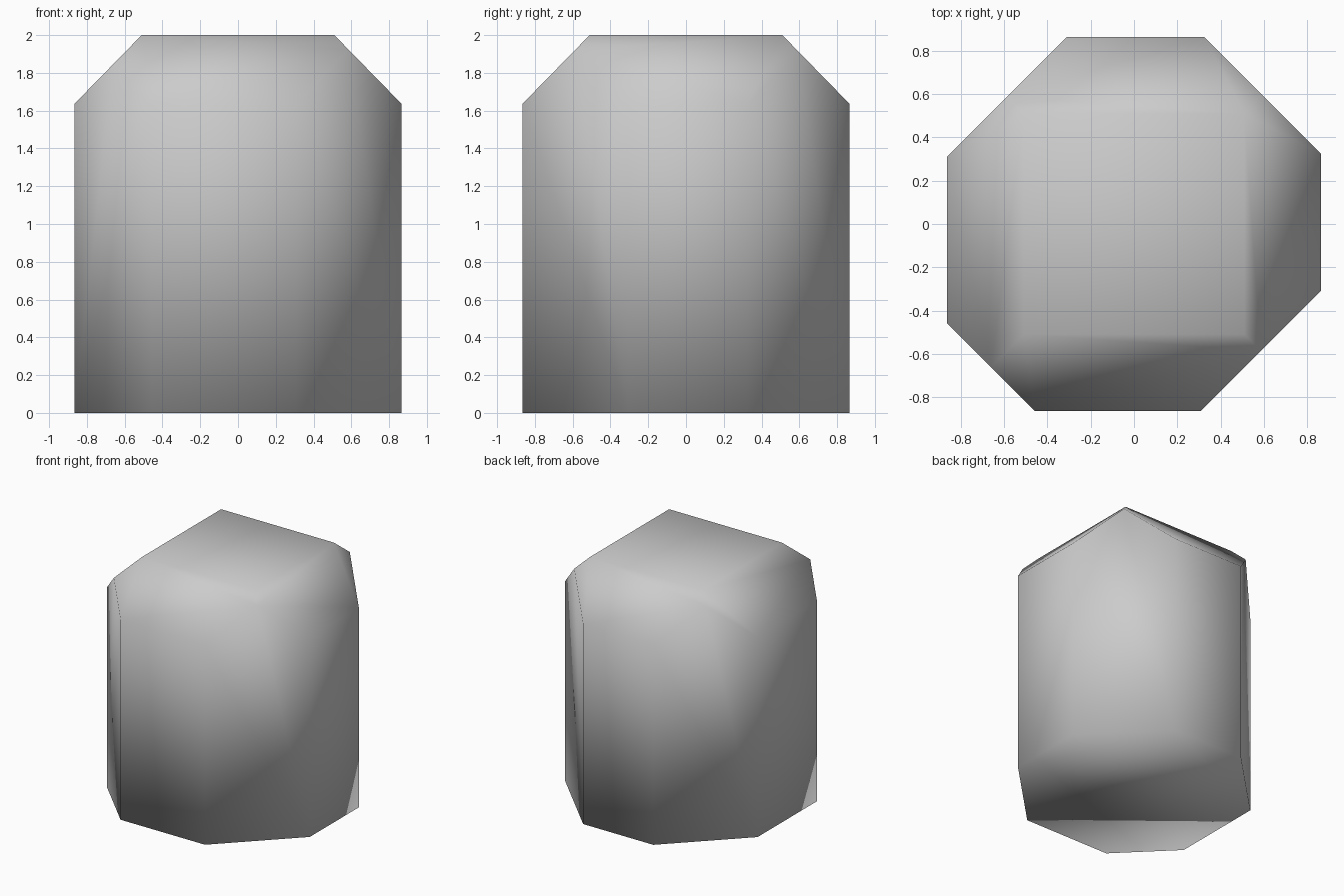
import bpy, bmesh
from mathutils import Vector

if "Cube" in bpy.data.objects:
    bpy.data.objects.remove(bpy.data.objects["Cube"])

R, H = 0.865, 2.0

# Square block standing on the ground
bm = bmesh.new()
bmesh.ops.create_cube(bm, size=1.0)
for v in bm.verts:
    v.co = Vector((v.co.x * 2 * R, v.co.y * 2 * R, (v.co.z + 0.5) * H))


def slice_off(normal, offset):
    """Cut away everything beyond the plane normal . p = offset and cap it."""
    n = Vector(normal)
    geom = bm.verts[:] + bm.edges[:] + bm.faces[:]
    res = bmesh.ops.bisect_plane(bm, geom=geom, dist=1e-5, plane_co=n * (offset / n.length_squared),
                                 plane_no=n, clear_outer=True)
    edges = [e for e in res["geom_cut"] if isinstance(e, bmesh.types.BMEdge)]
    bmesh.ops.holes_fill(bm, edges=edges, sides=0)


# Vertical corner cuts (front left is a little smaller)
for sx, sy, d in ((1, 1, 1.19), (1, -1, 1.172), (-1, 1, 1.175), (-1, -1, 1.322)):
    slice_off((sx, sy, 0), d)

# Sloped cuts round the top rim
for sx, sy in ((1, 0), (-1, 0), (0, 1), (0, -1)):
    slice_off((sx, sy, 0.978), 0.51 + 0.978 * H)

bmesh.ops.recalc_face_normals(bm, faces=bm.faces[:])
for f in bm.faces:
    f.smooth = True

mesh = bpy.data.meshes.new("chamfered_block")
bm.to_mesh(mesh)
bm.free()
obj = bpy.data.objects.new("chamfered_block", mesh)
bpy.context.collection.objects.link(obj)
